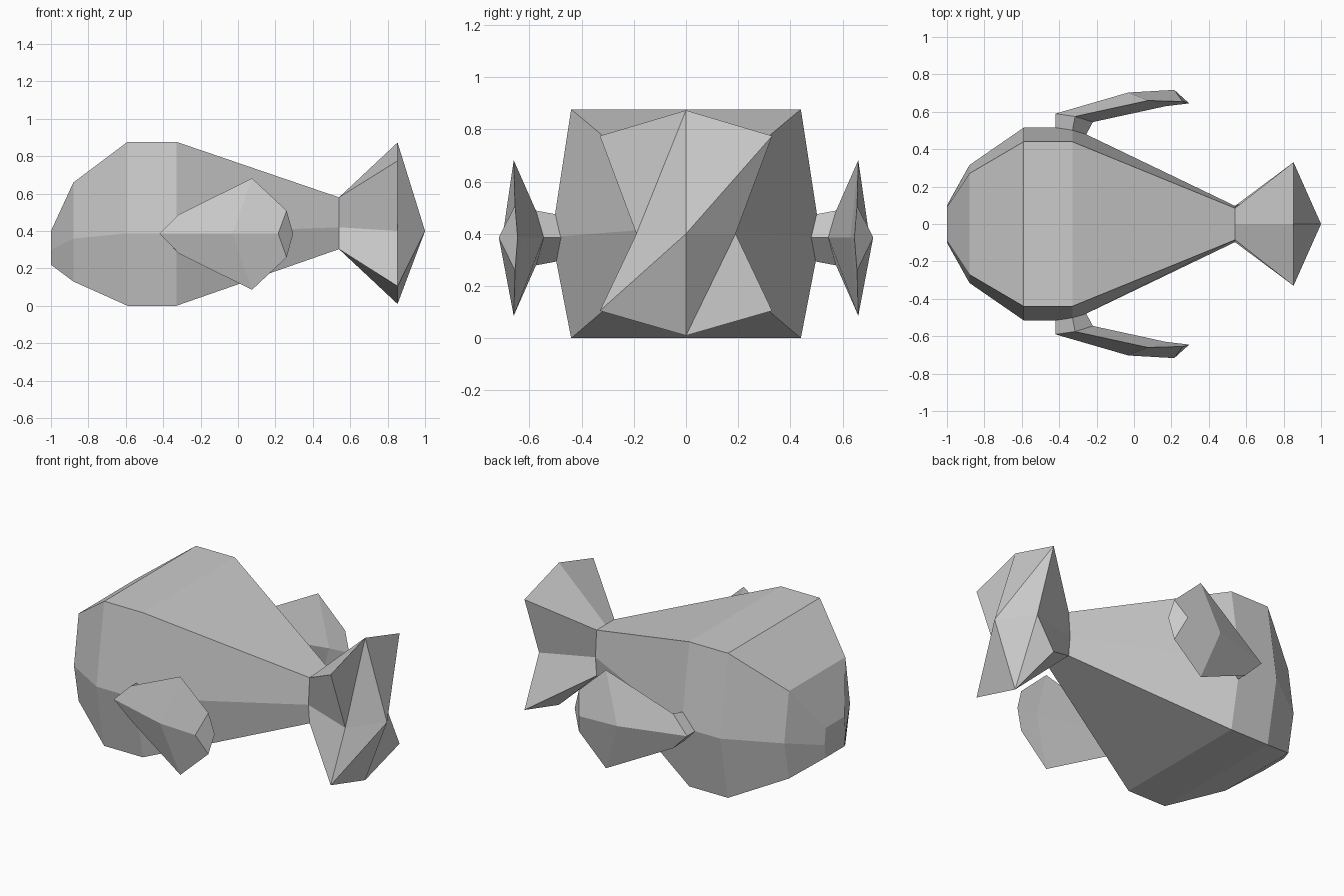
import bpy, bmesh

if "Cube" in bpy.data.objects:
    bpy.data.objects.remove(bpy.data.objects["Cube"])


def loft(name, rings, apex=None, flipped=()):
    """Skin matching rings; the far end is a flat cap or a notched fan to apex."""
    bm = bmesh.new()
    vs = [[bm.verts.new(p) for p in ring] for ring in rings]
    n = len(rings[0])
    for a, b in zip(vs, vs[1:]):
        for i in range(n):
            j = (i + 1) % n
            bm.faces.new((a[i], a[j], b[j], b[i]))
    bm.faces.new(vs[0])
    if apex is None:
        bm.faces.new(vs[-1])
    else:
        tip, end = bm.verts.new(apex), vs[-1]
        for q in range(0, n, 2):
            a, b, c = end[q], end[q + 1], end[(q + 2) % n]
            if q in flipped:
                bm.faces.new((a, b, c))
                bm.faces.new((a, c, tip))
            else:
                bm.faces.new((a, b, tip))
                bm.faces.new((b, c, tip))
    bmesh.ops.recalc_face_normals(bm, faces=bm.faces)
    mesh = bpy.data.meshes.new(name)
    bm.to_mesh(mesh)
    bm.free()
    obj = bpy.data.objects.new(name, mesh)
    bpy.context.collection.objects.link(obj)
    return obj


def hexagon(x, corner_y, mid_y, low, mid, high):
    return [(x, corner_y, high), (x, mid_y, mid), (x, corner_y, low),
            (x, -corner_y, low), (x, -mid_y, mid), (x, -corner_y, high)]


def octagon(x, corner_y, mid_y, low, low_corner, mid, high_corner, high):
    return [(x, 0, high), (x, corner_y, high_corner), (x, mid_y, mid),
            (x, corner_y, low_corner), (x, 0, low), (x, -corner_y, low_corner),
            (x, -mid_y, mid), (x, -corner_y, high_corner)]


# Body: six-sided sections from nose to tail joint
loft("body", [hexagon(*s) for s in (
    (-1.00, 0.09, 0.10, 0.22, 0.30, 0.40),
    (-0.88, 0.27, 0.315, 0.13, 0.36, 0.66),
    (-0.59, 0.44, 0.515, 0.0, 0.388, 0.877),
    (-0.33, 0.44, 0.515, 0.0, 0.388, 0.877),
    (0.54, 0.085, 0.097, 0.303, 0.42, 0.58))])

# Tail fin: flared ring with a raised point at the back
loft("tail_fin",
     [octagon(0.54, 0.085, 0.097, 0.303, 0.303, 0.42, 0.58, 0.58),
      octagon(0.853, 0.33, 0.19, 0.01, 0.105, 0.40, 0.775, 0.873)],
     apex=(1.0, 0, 0.40), flipped=(2, 6))

# Side fins: diamond sections (outer, inner, edge, edge half height)
fin = [((-0.42, 0.505), (-0.26, 0.47), (-0.33, 0.495), 0.09),
       ((-0.42, 0.59), (-0.22, 0.545), (-0.315, 0.575), 0.105),
       ((-0.03, 0.703), (0.17, 0.63), (0.075, 0.66), 0.298),
       ((0.215, 0.717), (0.295, 0.645), (0.26, 0.655), 0.125)]
for side, label in ((1, "back"), (-1, "front")):
    rings = []
    for (ox, oy), (ix, iy), (ex, ey), h in fin:
        rings.append([(ox, side * oy, 0.386), (ex, side * ey, 0.384 + h),
                      (ix, side * iy, 0.386), (ex, side * ey, 0.384 - h)])
    loft("side_fin_" + label, rings)
